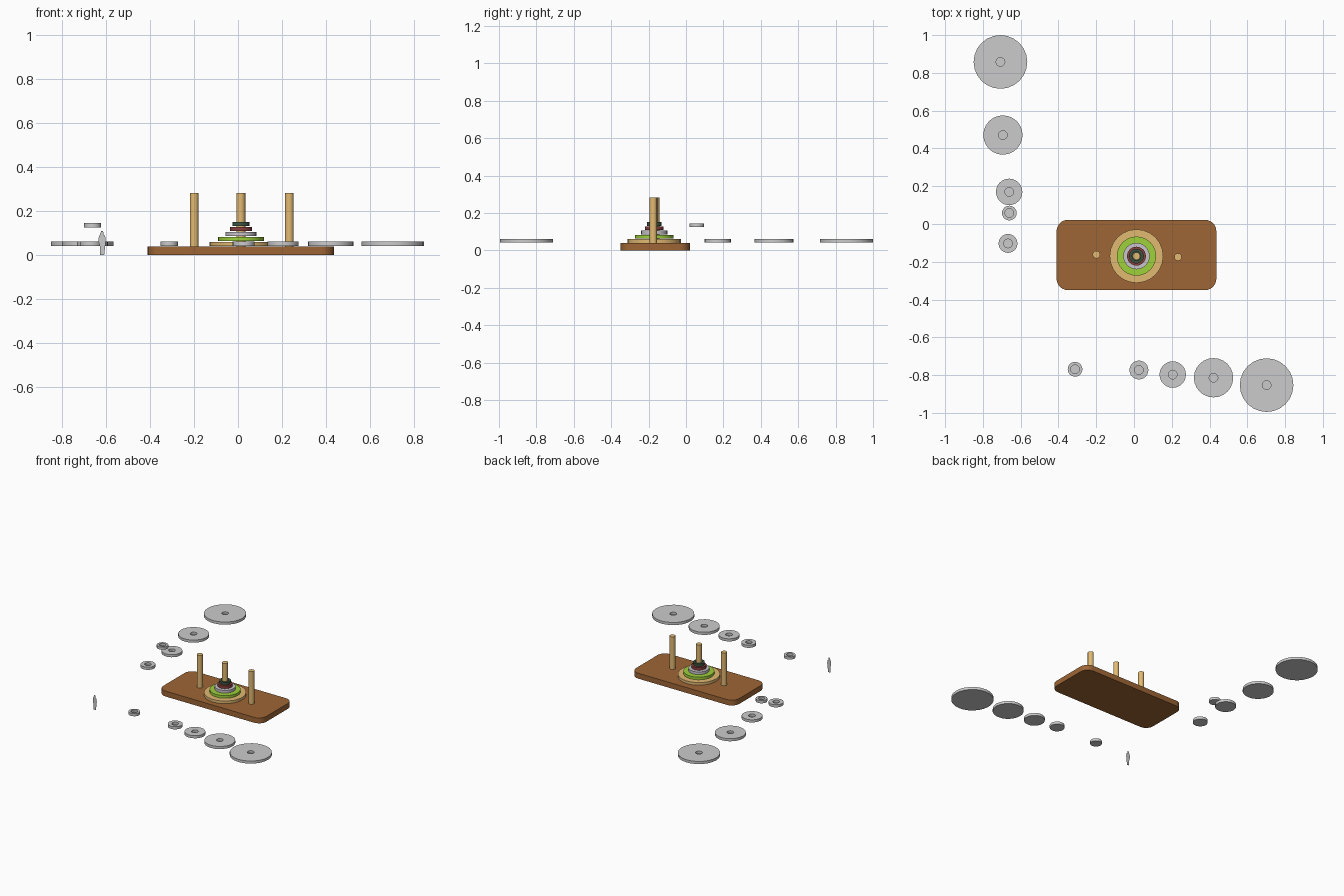
import bpy, bmesh, math

if "Cube" in bpy.data.objects:
    bpy.data.objects.remove(bpy.data.objects["Cube"])

SEG = 24


def material(name, rgb):
    m = bpy.data.materials.new(name)
    lin = [c / 12.92 if c <= 0.04045 else ((c + 0.055) / 1.055) ** 2.4 for c in rgb]
    m.diffuse_color = (*lin, 1)
    m.use_nodes = True
    m.node_tree.nodes["Principled BSDF"].inputs["Base Color"].default_value = m.diffuse_color
    return m


def finish(bm, name, mat=None, loc=(0, 0, 0)):
    mesh = bpy.data.meshes.new(name)
    bm.to_mesh(mesh)
    bm.free()
    ob = bpy.data.objects.new(name, mesh)
    ob.location = loc
    if mat:
        mesh.materials.append(mat)
    bpy.context.collection.objects.link(ob)
    bpy.ops.object.select_all(action='DESELECT')
    ob.select_set(True)
    bpy.context.view_layer.objects.active = ob
    bpy.ops.object.shade_smooth_by_angle(angle=math.radians(35))
    return ob


def lathe(name, profile, loc, mat=None):
    # spin an (r, z) profile around the vertical axis
    bm = bmesh.new()
    vs = [bm.verts.new((r, 0, z)) for r, z in profile]
    es = [bm.edges.new(p) for p in zip(vs, vs[1:])]
    bmesh.ops.spin(bm, geom=vs + es, cent=(0, 0, 0), axis=(0, 0, 1),
                   angle=2 * math.pi, steps=SEG)
    bmesh.ops.remove_doubles(bm, verts=bm.verts, dist=1e-5)
    bmesh.ops.recalc_face_normals(bm, faces=bm.faces)
    return finish(bm, name, mat, loc)


def disc(name, r, x, y, z, mat=None):
    # disc with a socket in the top and a closed underside
    t, hole, floor = 0.0195, 0.023, 0.002
    lathe(name, [(0, 0), (r, 0), (r, t), (hole, t), (hole, floor), (0, floor)],
          (x, y, z), mat)


brown = material("brown_wood", (0.62, 0.40, 0.21))
tan = material("tan_wood", (0.89, 0.73, 0.45))
green = material("light_green", (0.62, 0.82, 0.23))
silver = material("silver", (0.79, 0.77, 0.80))
red = material("dark_red", (0.55, 0.25, 0.24))
dark = material("dark_green", (0.24, 0.33, 0.25))

# base board with rounded corners
bm = bmesh.new()
bmesh.ops.create_cube(bm, size=1)
bmesh.ops.scale(bm, vec=(0.846, 0.372, 0.04), verts=bm.verts)
upright = [e for e in bm.edges
           if abs(e.verts[0].co.z - e.verts[1].co.z) > 0.01]
bmesh.ops.bevel(bm, geom=upright, offset=0.06, segments=6, profile=0.5,
                affect='EDGES')
finish(bm, "base_board", brown, (0.013, -0.164, 0.02))

# three pegs
for i, (x, y) in enumerate([(-0.199, -0.162), (0.013, -0.17), (0.233, -0.175)]):
    lathe(f"peg_{i + 1}", [(0, 0), (0.02, 0), (0.02, 0.242), (0, 0.242)],
          (x, y, 0.04), tan)

# stacked rings on the middle peg
RADII = [0.142, 0.104, 0.07, 0.05, 0.039]
for i, (r, mat) in enumerate(zip(RADII, [tan, green, silver, red, dark])):
    disc(f"stacked_ring_{i + 1}", r, 0.013, -0.17, 0.041 + 0.0226 * i, mat)

# loose rings: back-left column and front row
left = [(-0.707, 0.858), (-0.694, 0.471), (-0.661, 0.17),
        (-0.667, -0.103), (-0.66, 0.058)]
front = [(0.702, -0.853), (0.421, -0.814), (0.205, -0.797),
         (0.026, -0.773), (-0.312, -0.769)]
for row, places in (("left", left), ("front", front)):
    for i, (r, (x, y)) in enumerate(zip(RADII, places)):
        z = 0.126 if (row == "left" and i == 4) else 0.0415
        disc(f"{row}_ring_{i + 1}", r, x, y, z)

# flat standing scale figure, mirrored half outline
half = [(0.004, 0.109), (0.006, 0.104), (0.005, 0.097), (0.004, 0.092),
        (0.012, 0.089), (0.0155, 0.078), (0.0165, 0.063), (0.012, 0.054),
        (0.0095, 0.045), (0.008, 0.02), (0.0095, 0), (0.002, 0), (0.001, 0.04)]
bm = bmesh.new()
outline = half + [(-x, z) for x, z in reversed(half)]
bm.faces.new([bm.verts.new((x, 0, z)) for x, z in reversed(outline)])
bmesh.ops.triangulate(bm, faces=bm.faces)
finish(bm, "scale_figure", None, (-0.617, -0.797, 0))
